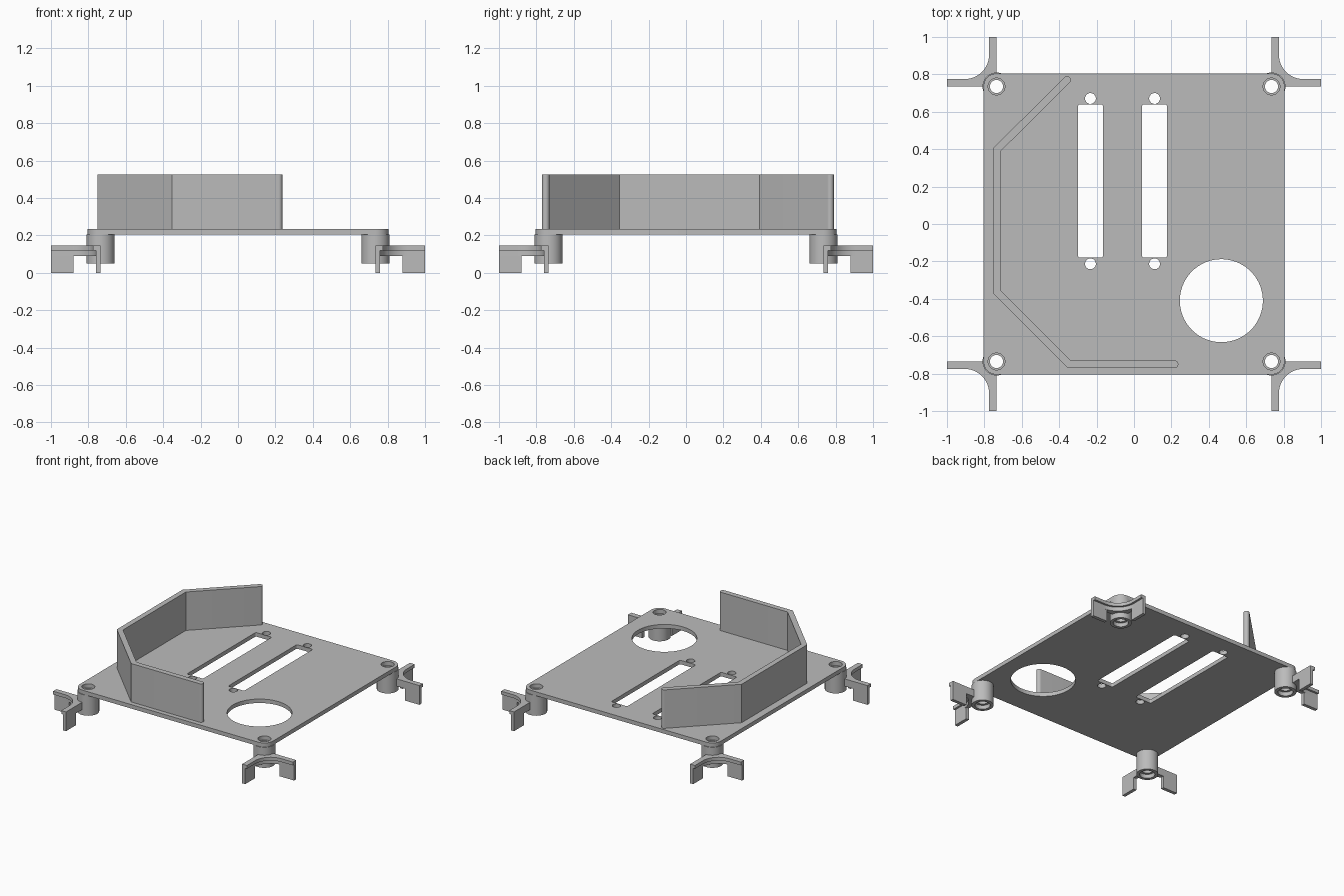
import bpy, bmesh, math
from mathutils import Vector

cube = bpy.data.objects.get("Cube")
if cube:
    bpy.data.objects.remove(cube, do_unlink=True)

grey = bpy.data.materials.new("light grey plastic")
grey.use_nodes = True
COLOUR = (0.50, 0.50, 0.50, 1)
grey.diffuse_color = COLOUR
grey.node_tree.nodes["Principled BSDF"].inputs["Base Color"].default_value = COLOUR


def arc(cx, cy, r, start, end, n=12):
    angles = [math.radians(start + (end - start) * i / n) for i in range(n + 1)]
    return [(cx + r * math.cos(a), cy + r * math.sin(a)) for a in angles]


def circle(cx, cy, r, n=48):
    return arc(cx, cy, r, 0, 360, n)[:-1]


def rounded_rect(x0, x1, y0, y1, r):
    return (arc(x1 - r, y1 - r, r, 0, 90) + arc(x0 + r, y1 - r, r, 90, 180)
            + arc(x0 + r, y0 + r, r, 180, 270) + arc(x1 - r, y0 + r, r, 270, 360))


def extrude(name, loops, z0, z1):
    """Solid from an outline and optional hole loops, between two heights."""
    curve = bpy.data.curves.new(name + "_outline", "CURVE")
    curve.dimensions = "2D"
    curve.fill_mode = "BOTH"
    curve.extrude = (z1 - z0) / 2
    for loop in loops:
        spline = curve.splines.new("POLY")
        spline.points.add(len(loop) - 1)
        for point, (x, y) in zip(spline.points, loop):
            point.co = (x, y, 0, 1)
        spline.use_cyclic_u = True
    helper = bpy.data.objects.new(name + "_helper", curve)
    bpy.context.collection.objects.link(helper)
    bpy.context.view_layer.update()
    graph = bpy.context.evaluated_depsgraph_get()
    mesh = bpy.data.meshes.new_from_object(helper.evaluated_get(graph))
    bpy.data.objects.remove(helper, do_unlink=True)
    bpy.data.curves.remove(curve)
    bm = bmesh.new()
    bm.from_mesh(mesh)
    bmesh.ops.remove_doubles(bm, verts=bm.verts, dist=1e-5)
    bmesh.ops.recalc_face_normals(bm, faces=bm.faces)
    bmesh.ops.translate(bm, verts=bm.verts, vec=(0, 0, (z0 + z1) / 2))
    bm.to_mesh(mesh)
    bm.free()
    mesh.materials.clear()
    mesh.materials.append(grey)
    obj = bpy.data.objects.new(name, mesh)
    bpy.context.collection.objects.link(obj)
    bpy.ops.object.select_all(action="DESELECT")
    obj.select_set(True)
    bpy.context.view_layer.objects.active = obj
    bpy.ops.object.shade_smooth_by_angle(angle=math.radians(30))
    return obj


def ribbon(path, half):
    """Outline of constant width along a path, with round ends."""
    pts = [Vector(p) for p in path]
    dirs = [(b - a).normalized() for a, b in zip(pts, pts[1:])]
    left, right = [], []
    for i in range(1, len(pts) - 1):
        n0, n1 = (Vector((-d.y, d.x)) for d in (dirs[i - 1], dirs[i]))
        miter = (n0 + n1).normalized()
        miter *= half / miter.dot(n0)
        left.append(tuple(pts[i] + miter))
        right.append(tuple(pts[i] - miter))
    a0 = math.degrees(math.atan2(dirs[0].y, dirs[0].x))
    a1 = math.degrees(math.atan2(dirs[-1].y, dirs[-1].x))
    return (arc(*pts[0], half, a0 + 90, a0 + 270) + right
            + arc(*pts[-1], half, a1 - 90, a1 + 90) + left[::-1])


POST = 0.735
PLATE_LOW, PLATE_TOP = 0.205, 0.235

# Base plate with slots, screw holes and large opening
loops = [rounded_rect(-0.805, 0.805, -0.805, 0.805, 0.07), circle(0.467, -0.41, 0.222, 72)]
for x in (-0.233, 0.11):
    loops.append(rounded_rect(x - 0.067, x + 0.067, -0.18, 0.64, 0.012))
    loops += [circle(x, y, 0.029, 32) for y in (0.671, -0.213)]
loops += [circle(sx * POST, sy * POST, 0.045) for sx in (-1, 1) for sy in (-1, 1)]
extrude("base_plate", loops, PLATE_LOW, PLATE_TOP)

# Bent upright wall
wall_path = [(-0.358, 0.77), (-0.73, 0.4), (-0.73, -0.365), (-0.345, -0.75), (0.217, -0.75)]
extrude("guard_wall", [ribbon(wall_path, 0.02)], PLATE_TOP, 0.525)


def bracket(width):
    """Two arms at right angles, joined by a concave outer curve."""
    tip = 0.265
    return (arc(0, 0, 0.06, 90, 0) + [(tip, 0), (tip, width)]
            + arc(0.17, 0.17, 0.17 - width, 270, 180, 16) + [(width, tip), (0, tip)])


# Corner posts and two-armed feet
for side, sx in (("left", 1), ("right", -1)):
    for end, sy in (("front", -1), ("back", 1)):
        tag = f"{end}_{side}_"
        cx, cy = sx * POST, sy * POST

        def place(loop):
            return [(cx + sx * x, cy + sy * y) for x, y in loop]

        outer = circle(cx, cy, 0.075)
        extrude(tag + "post", [outer, circle(cx, cy, 0.035)], 0.08, PLATE_LOW)
        extrude(tag + "post_rim", [outer, circle(cx, cy, 0.052)], 0.05, 0.08)
        extrude(tag + "bracket_flange", [place(bracket(0.04))], 0.12, 0.145)
        extrude(tag + "bracket_web", [place(bracket(0.025))], 0.09, 0.12)
        foot = [(0.145, 0), (0.265, 0), (0.265, 0.025), (0.145, 0.025)]
        extrude(tag + "side_foot", [place(foot)], 0, 0.09)
        extrude(tag + "end_foot", [place([(y, x) for x, y in foot])], 0, 0.09)
